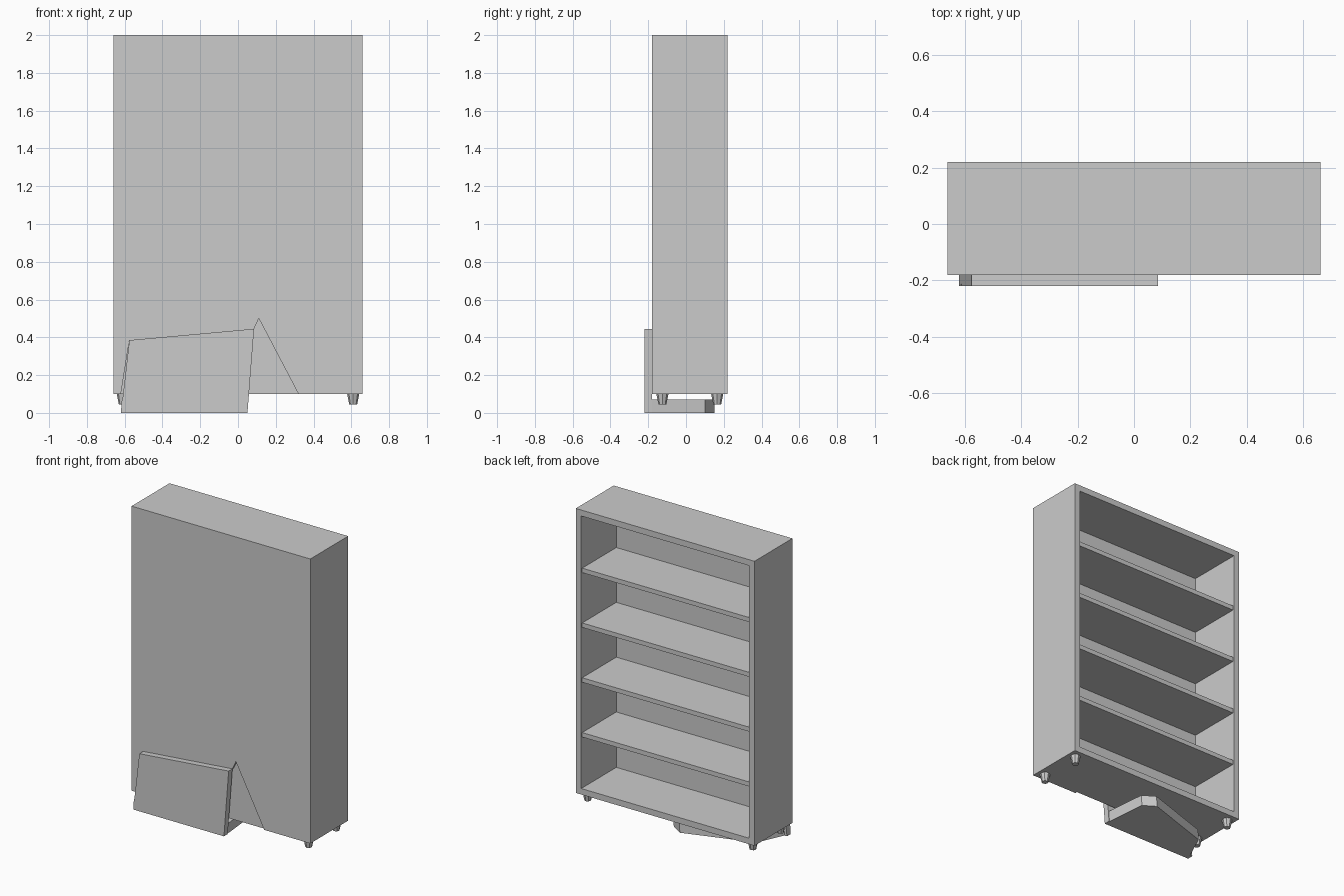
import bpy, bmesh
from mathutils import Vector

if "Cube" in bpy.data.objects:
    bpy.data.objects.remove(bpy.data.objects["Cube"])


def prism(name, outline, offset):
    """Solid made by pushing a flat outline along an offset vector."""
    bm = bmesh.new()
    face = bm.faces.new([bm.verts.new(p) for p in outline])
    ext = bmesh.ops.extrude_face_region(bm, geom=[face], use_keep_orig=True)
    verts = [g for g in ext["geom"] if isinstance(g, bmesh.types.BMVert)]
    bmesh.ops.translate(bm, verts=verts, vec=Vector(offset))
    bmesh.ops.recalc_face_normals(bm, faces=bm.faces)
    mesh = bpy.data.meshes.new(name)
    bm.to_mesh(mesh)
    bm.free()
    obj = bpy.data.objects.new(name, mesh)
    bpy.context.collection.objects.link(obj)
    return obj


def box(name, x0, x1, y0, y1, z0, z1):
    return prism(name, [(x0, y0, z0), (x1, y0, z0), (x1, y1, z0), (x0, y1, z0)],
                 (0, 0, z1 - z0))


W, Y0, Y1, Z0, Z1, T = 0.66, -0.18, 0.22, 0.10, 2.0, 0.04

# Outer frame: one continuous rectangular ring, open towards +y
frame = box("cabinet_frame", -W, W, Y0 + 0.03, Y1, Z0, Z1)
bm = bmesh.new()
loops = []
for y in (Y0 + 0.03, Y1):
    for inset in (0, T):
        x, a, b = W - inset, Z0 + inset, Z1 - inset
        loops.append([bm.verts.new(p) for p in ((-x, y, a), (x, y, a), (x, y, b), (-x, y, b))])
for p, q in ((0, 1), (1, 3), (3, 2), (2, 0)):
    for i in range(4):
        j = (i + 1) % 4
        bm.faces.new((loops[p][i], loops[p][j], loops[q][j], loops[q][i]))
bmesh.ops.recalc_face_normals(bm, faces=bm.faces)
bm.to_mesh(frame.data)
bm.free()

# Closed panel: backing sheet and an outer skin with the broken-out notch
box("panel_backing", -W, W, Y0 + 0.015, Y0 + 0.03, Z0, Z1)
skin = [(-W, Z0), (-0.62, Z0), (-0.575, 0.385), (0.085, 0.445), (0.11, 0.50),
        (0.32, Z0), (W, Z0), (W, Z1), (-W, Z1)]
prism("panel_skin", [(x, Y0, z) for x, z in skin], (0, 0.015, 0))

# Shelves
for i in range(4):
    z = 0.48 + 0.366 * i
    box(f"shelf_{i + 1}", -W + T, W - T, Y0 + 0.03, Y1 - 0.01, z, z + 0.03)

# Tapered feet
for i, (x, y) in enumerate([(sx, y) for sx in (-0.61, 0.61) for y in (-0.125, 0.165)]):
    bpy.ops.mesh.primitive_cone_add(vertices=8, radius1=0.021, radius2=0.032,
                                    depth=0.055, location=(x, y, 0.0725))
    bpy.context.object.name = f"foot_{i + 1}"

# Fallen fragment: upright plate and the piece of floor board attached to it
plate = [(-0.62, 0), (0.05, 0), (0.085, 0.445), (-0.575, 0.385)]
prism("fragment_plate", [(x, -0.22, z) for x, z in plate], (0, 0.04, 0))
base = [(-0.62, -0.22), (0.05, -0.22), (0.02, 0.10), (-0.06, 0.15), (-0.52, 0.0)]
prism("fragment_floor", [(x, y, 0) for x, y in base], (0.005, 0, 0.07))
